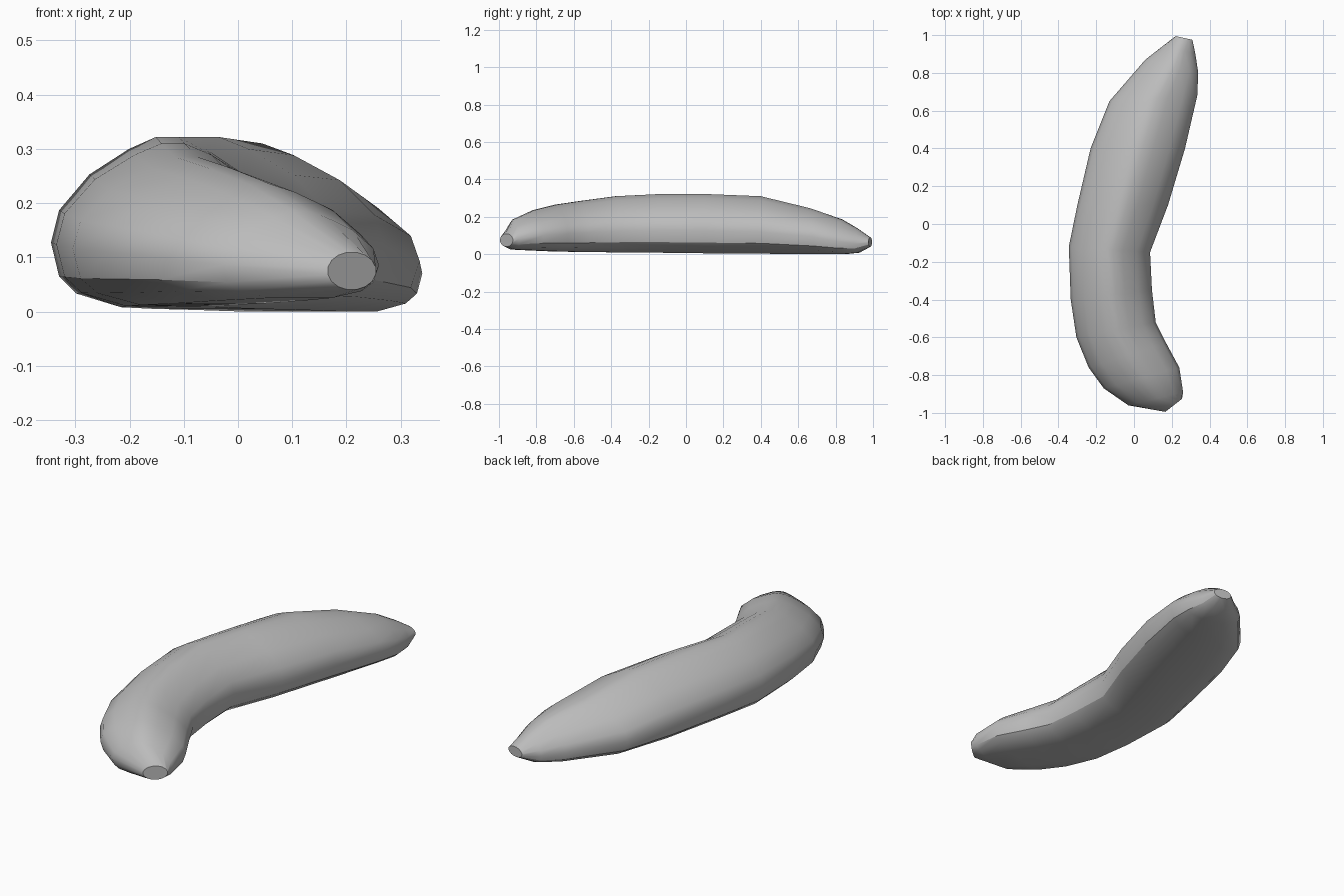
import bpy
import bmesh
import math
from mathutils import Vector

default_cube = bpy.data.objects.get("Cube")
if default_cube:
    bpy.data.objects.remove(default_cube, do_unlink=True)


def make_material(name, colour):
    material = bpy.data.materials.new(name)
    material.use_nodes = True
    material.diffuse_color = colour
    material.node_tree.nodes["Principled BSDF"].inputs["Base Color"].default_value = colour
    return material


# Stations along the fruit: outer edge (x, y), inner edge (x, y), bottom z, top z
STATIONS = [
    ((.165, -.995), (.255, -.925), .04, .11),
    ((-.03, -.96), (.26, -.89), .025, .185),
    ((-.16, -.87), (.24, -.76), .02, .235),
    ((-.24, -.76), (.17, -.63), .015, .265),
    ((-.305, -.6), (.115, -.52), .012, .285),
    ((-.335, -.4), (.095, -.35), .01, .31),
    ((-.345, -.12), (.085, -.15), .008, .322),
    ((-.3, .1), (.18, .1), .005, .322),
    ((-.23, .4), (.27, .4), .003, .31),
    ((-.13, .65), (.335, .68), 0, .245),
    ((.06, .87), (.34, .8), 0, .185),
    ((.15, .94), (.325, .9), .008, .135),
    ((.22, .995), (.31, .975), .04, .09),
]

# Half cross-section from bottom to top: across, up
HALF = [(.4, 0), (.78, .08), (.93, .18), (1, .38), (.93, .57), (.67, .78), (.33, .93), (.1, 1)]
PROFILE = HALF + [(-u, v) for u, v in reversed(HALF)]
COUNT = len(PROFILE)
CREASE = 2


def ring_points(outer, inner, low, high, is_tip):
    outer, inner = Vector(outer), Vector(inner)
    centre, reach = (outer + inner) / 2, (inner - outer) / 2
    points = []
    for i, (u, v) in enumerate(PROFILE):
        if is_tip:
            angle = math.tau * (i + .5) / COUNT - math.pi / 2
            u, v = math.cos(angle), (1 + math.sin(angle)) / 2
        plan = centre + reach * u
        points.append((plan.x, plan.y, low + (high - low) * v))
    return points


# Curved body, lofted through the stations
bm = bmesh.new()
last = len(STATIONS) - 1
rings = []
for n, station in enumerate(STATIONS):
    rings.append([bm.verts.new(p) for p in ring_points(*station, n in (0, last))])
for a, b in zip(rings, rings[1:]):
    for i in range(COUNT):
        j = (i + 1) % COUNT
        bm.faces.new((a[i], a[j], b[j], b[i]))

# Flat caps on both tips
caps = [bm.faces.new(rings[0]), bm.faces.new(rings[-1])]
bmesh.ops.recalc_face_normals(bm, faces=bm.faces)
for face in bm.faces:
    face.smooth = face not in caps

# Sharp rims on the caps and a crease along each lower side
for cap in caps:
    for edge in cap.edges:
        edge.smooth = False
for index in (CREASE, COUNT - 1 - CREASE):
    for a, b in zip(rings[1:], rings[2:]):
        bm.edges.get((a[index], b[index])).smooth = False

mesh = bpy.data.meshes.new("banana_body")
bm.to_mesh(mesh)
bm.free()
body = bpy.data.objects.new("banana_body", mesh)
bpy.context.collection.objects.link(body)
mesh.materials.append(make_material("plain_grey", (.5, .5, .5, 1)))
